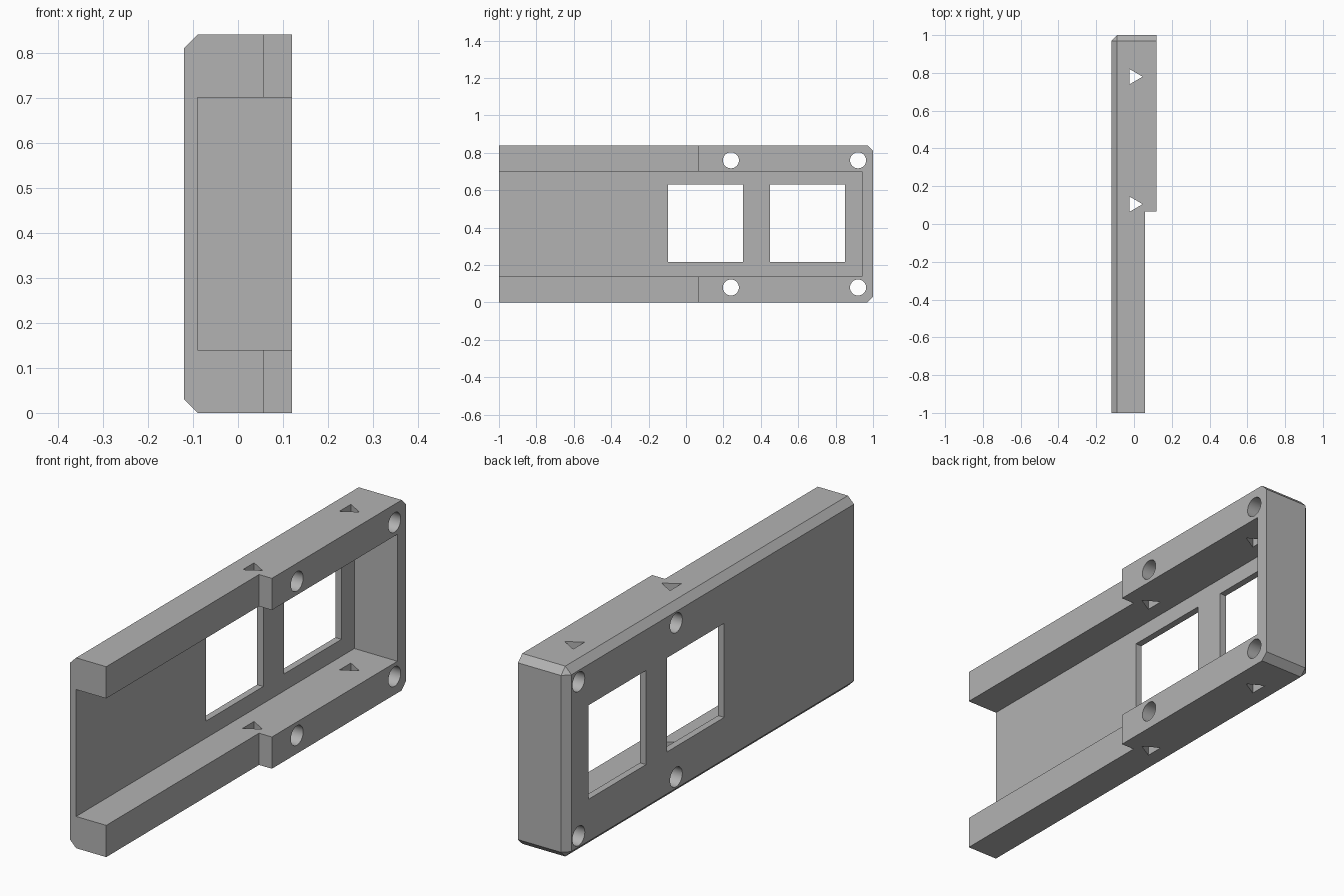
import bpy, bmesh, math
from mathutils import Matrix, Vector

if "Cube" in bpy.data.objects:
    bpy.data.objects.remove(bpy.data.objects["Cube"], do_unlink=True)

grey = bpy.data.materials.new("plain grey")
grey.use_nodes = True
grey.diffuse_color = (0.45, 0.45, 0.45, 1)
grey.node_tree.nodes["Principled BSDF"].inputs["Base Color"].default_value = grey.diffuse_color

X0, X1, HEIGHT, CHAMFER = -0.12, 0.12, 0.84, 0.03
MID = HEIGHT / 2


def make_object(name, bm):
    mesh = bpy.data.meshes.new(name)
    bm.to_mesh(mesh)
    bm.free()
    mesh.materials.append(grey)
    obj = bpy.data.objects.new(name, mesh)
    bpy.context.collection.objects.link(obj)
    return obj


def box(lo, hi):
    bm = bmesh.new()
    size = Vector(hi) - Vector(lo)
    centre = (Vector(hi) + Vector(lo)) / 2
    bmesh.ops.create_cube(bm, size=1, matrix=Matrix.Translation(centre) @ Matrix.Diagonal((*size, 1)))
    return bm


def prism(sides, radius, depth, matrix):
    bm = bmesh.new()
    bmesh.ops.create_cone(bm, cap_ends=True, segments=sides, radius1=radius,
                          radius2=radius, depth=depth, matrix=matrix)
    return bm


# Outer block, chamfered around its outer face and closed end
bm = box((X0, -1, 0), (X1, 1, HEIGHT))


def is_chamfered(edge):
    a, b = (v.co for v in edge.verts)
    mid = (a + b) / 2
    at_side = mid.x < X0 + 0.001
    at_back = mid.y > 0.999
    at_level = abs(mid.z - MID) > MID - 0.001
    return at_side + at_back + at_level == 2


bmesh.ops.bevel(bm, geom=[e for e in bm.edges if is_chamfered(e)], offset=CHAMFER,
                segments=1, affect='EDGES', clamp_overlap=False)
body = make_object("channel_bracket", bm)

# Cutters: channel, lowered front rails, windows
cutters = [
    make_object("channel_cutter", box((-0.09, -1.2, 0.14), (0.3, 0.94, 0.70))),
    make_object("rail_step_cutter", box((0.057, -1.2, -0.1), (0.3, 0.065, 1))),
]
for y in (-0.095, 0.45):
    cutters.append(make_object("window_cutter", box((-0.3, y, 0.215), (0, y + 0.40, 0.63))))

# Round screw holes through the side, triangular holes through the rails
for y in (0.24, 0.92):
    for z in (0.08, 0.76):
        place = Matrix.Translation((0, y, z)) @ Matrix.Rotation(math.pi / 2, 4, 'Y')
        cutters.append(make_object("screw_hole_cutter", prism(32, 0.043, 1, place)))
for y in (0.105, 0.78):
    bm = prism(3, 0.046, 2, Matrix.Identity(4))
    tip = max((v.co for v in bm.verts), key=lambda c: c.to_2d().length)
    turn = Matrix.Rotation(-math.atan2(tip.y, tip.x), 4, 'Z')
    bm.transform(Matrix.Translation((0, y, MID)) @ turn)
    cutters.append(make_object("triangle_hole_cutter", bm))

for cutter in cutters:
    mod = body.modifiers.new(cutter.name, 'BOOLEAN')
    mod.operation = 'DIFFERENCE'
    mod.solver = 'EXACT'
    mod.object = cutter

# Apply the cuts, then drop the cutters
bpy.context.view_layer.update()
evaluated = body.evaluated_get(bpy.context.evaluated_depsgraph_get())
result = bpy.data.meshes.new_from_object(evaluated)
body.modifiers.clear()
body.data = result
for cutter in cutters:
    bpy.data.objects.remove(cutter, do_unlink=True)

# Smooth hole walls, crisp edges elsewhere
bpy.ops.object.select_all(action='DESELECT')
body.select_set(True)
bpy.context.view_layer.objects.active = body
bpy.ops.object.shade_smooth_by_angle(angle=math.radians(25))
